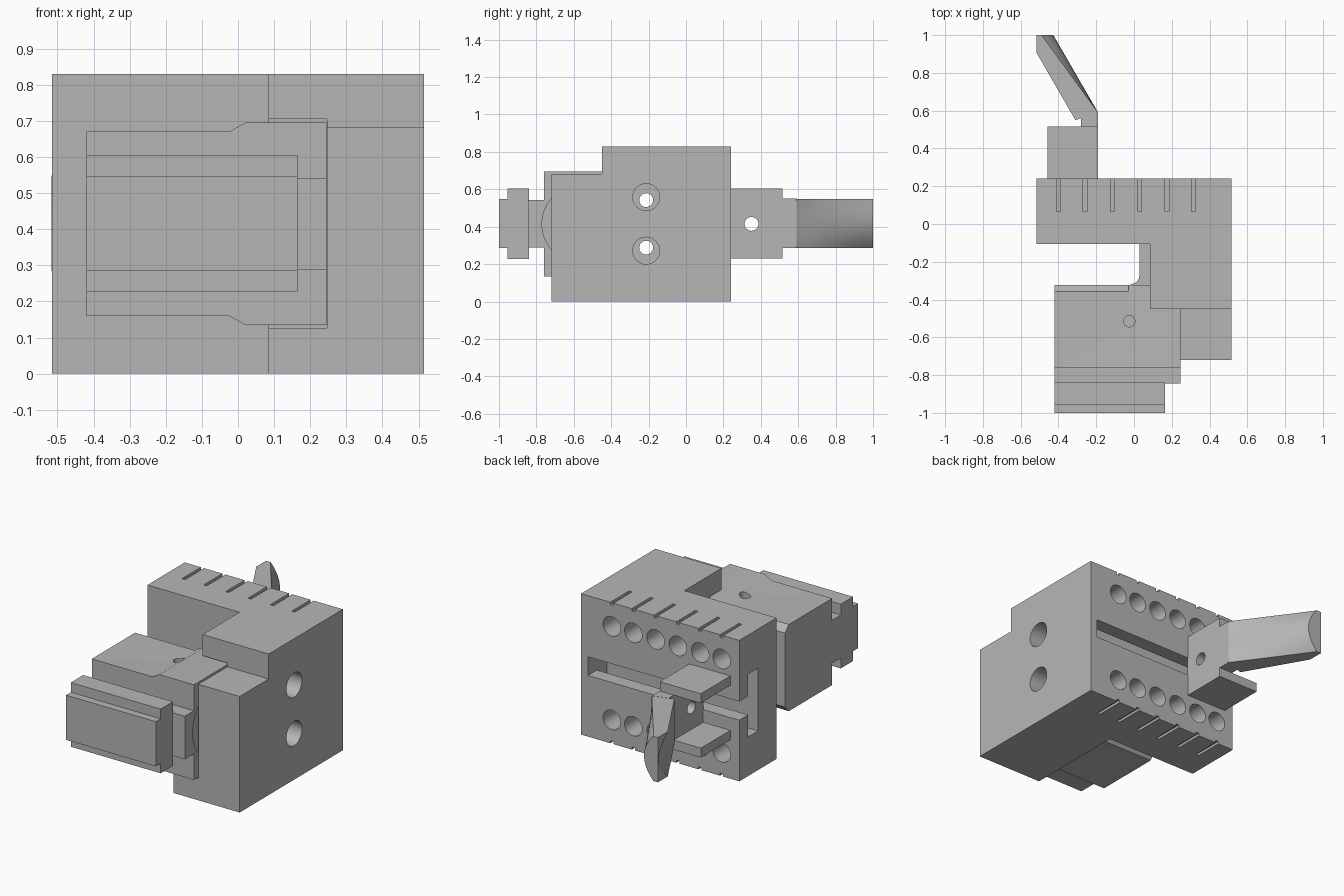
import bpy, bmesh, math
from mathutils import Vector

old = bpy.data.objects.get("Cube")
if old:
    bpy.data.objects.remove(old, do_unlink=True)

steel = bpy.data.materials.new("steel_grey")
steel.use_nodes = True
GREY = (0.47, 0.47, 0.47, 1)
steel.diffuse_color = GREY
steel.node_tree.nodes["Principled BSDF"].inputs["Base Color"].default_value = GREY
MID = 0.415  # height of the symmetry plane


def finish(name, bm):
    bmesh.ops.recalc_face_normals(bm, faces=bm.faces)
    mesh = bpy.data.meshes.new(name)
    bm.to_mesh(mesh)
    bm.free()
    mesh.materials.append(steel)
    ob = bpy.data.objects.new(name, mesh)
    bpy.context.collection.objects.link(ob)
    return ob


def prism(name, points, axis, lo, hi):
    """Extrude a closed outline along an axis."""
    place = {"x": lambda a, b, h: (h, a, b),
             "y": lambda a, b, h: (a, h, b),
             "z": lambda a, b, h: (a, b, h)}[axis]
    bm = bmesh.new()
    rings = [[bm.verts.new(place(a, b, h)) for a, b in points] for h in (lo, hi)]
    for ring in rings:
        bm.faces.new(ring)
    n = len(points)
    for i in range(n):
        j = (i + 1) % n
        bm.faces.new((rings[0][i], rings[0][j], rings[1][j], rings[1][i]))
    return finish(name, bm)


def box(name, x0, x1, y0, y1, z0, z1):
    return prism(name, [(x0, y0), (x1, y0), (x1, y1), (x0, y1)], "z", z0, z1)


def cylinder(name, a, b, r, axis, lo, hi, sides=32):
    turn = [2 * math.pi * i / sides for i in range(sides)]
    return prism(name, [(a + r * math.cos(t), b + r * math.sin(t)) for t in turn], axis, lo, hi)


def cut(target, cutter, operation="DIFFERENCE"):
    """Apply a boolean and discard the cutter."""
    cutter.hide_render = True
    mod = target.modifiers.new("cut", "BOOLEAN")
    mod.operation, mod.solver, mod.object = operation, "EXACT", cutter
    bpy.context.view_layer.update()
    graph = bpy.context.evaluated_depsgraph_get()
    mesh = bpy.data.meshes.new_from_object(target.evaluated_get(graph))
    target.modifiers.clear()
    target.data = mesh
    bpy.data.objects.remove(cutter, do_unlink=True)


# L-shaped body with the lowered front of the arm
body = prism("body", [(-.515, .24), (.515, .24), (.515, -.72), (.085, -.72),
                      (.085, -.107), (-.515, -.107)], "z", 0, .83)
cut(body, box("step", 0, .6, -.8, -.45, .683, .9))
cut(body, box("slide_slot", 0, .246, -.8, -.34, .127, .705))

# T-shaped slot along the back
cut(body, box("slot_neck", -.6, .47, .1, .3, .36, .47))
cut(body, box("slot_wide", -.6, .47, .065, .157, .23, .60))

# Two rows of back holes with short slits above and below
for x in (-.40, -.26, -.115, .03, .175, .315):
    for side in (-1, 1):
        cut(body, cylinder("bore", x, MID + side * .275, .057, "y", .06, .3))
        edge = MID + side * .415
        cut(body, box("slit", x - .01, x + .01, .065, .3, edge - .015, edge + .015))

# Filleted key between the body and the slide
key = prism("slide_key", [(.085, -.107), (.03, -.107), (.03, -.265), (.026, -.29), (.012, -.31),
                          (-.02, -.32), (-.02, -.345), (.085, -.345)], "z", .16, .67)

# Counterbored bolt holes through the arm
for side in (-1, 1):
    cut(body, cylinder("counterbore", -.213, MID + side * .143, .072, "x", .3, .6))
    for part in (body, key):
        cut(part, cylinder("bolt_hole", -.213, MID + side * .127, .037, "x", -.1, .6))

# Slide, thicker where it runs in the arm
half = [(-.42, .255), (-.025, .255), (.02, .28), (.245, .28)]
outline = [(x, MID + h) for x, h in half] + [(x, MID - h) for x, h in reversed(half)]
slide = prism("slide", outline, "y", -.76, -.322)
for side in (-1, 1):
    z = lambda h: MID + side * h
    cut(slide, prism("chamfer", [(-.362, z(.26)), (-.31, z(.26)), (-.31, z(.205))],
                     "x", -.5, -.03))
cut(slide, cylinder("pin_hole", -.025, -.515, .03, "z", .55, .8))

# Neck and flanged head in front of the slide
neck = box("slide_neck", -.42, .245, -.845, -.755, .288, .542)
for part in (slide, neck):
    cut(part, cylinder("round_recess", -.563, MID, .207, "x", .235, .3, 64))
box("head_flange", -.42, .165, -.955, -.84, .227, .605)
box("head_face", -.42, .165, -1, -.95, .285, .548)

# Lever bracket: two flanges and a pierced web
for name, z in (("lower_flange", .23), ("upper_flange", .55)):
    box("bracket_" + name, -.457, -.19, .238, .515, z, z + .055)
web = prism("bracket_web", [(-.19, .238), (-.19, .59), (-.28, .56), (-.28, .238)], "z", .285, .55)
cut(web, cylinder("web_hole", .35, MID, .037, "x", -.4, 0))

# Lever: block that lofts into a crescent section, trimmed square at the tip
outer, inner = Vector((-.19, .59)), Vector((-.31, .55))
along = Vector((-.237, .41))
bm = bmesh.new()
rings, STEPS, ACROSS = [], 12, 12
for i in range(STEPS + 1):
    t = 1.5 * i / STEPS
    bend = min(t, 1)
    ring = []
    for side in (0, 1):
        for k in range(ACROSS + 1):
            s = (2 * k / ACROSS - 1) * (1 - 2 * side)
            mix = .42 * bend * s * s if side == 0 else 1 - .34 * bend * (1 - s * s)
            p = outer.lerp(inner, mix) + along * t
            ring.append(bm.verts.new((p.x, p.y, MID + .002 + .132 * s)))
    rings.append(ring)
n = len(rings[0])
for a, b in zip(rings, rings[1:]):
    for i in range(n):
        j = (i + 1) % n
        bm.faces.new((a[i], a[j], b[j], b[i]))
bm.faces.new(rings[0])
bm.faces.new(rings[-1])
for co, no in (((0, 1, 0), (0, 1, 0)), ((-.517, 0, 0), (-1, 0, 0))):
    bmesh.ops.bisect_plane(bm, geom=bm.verts[:] + bm.edges[:] + bm.faces[:],
                           plane_co=co, plane_no=no, clear_outer=True)
    bmesh.ops.holes_fill(bm, edges=[e for e in bm.edges if e.is_boundary], sides=0)
finish("lever", bm)

# Smooth the round surfaces, keep the machined edges sharp
bpy.ops.object.select_all(action="DESELECT")
for ob in bpy.context.scene.objects:
    if ob.type == "MESH":
        ob.select_set(True)
        bpy.context.view_layer.objects.active = ob
bpy.ops.object.shade_smooth_by_angle(angle=math.radians(30))
